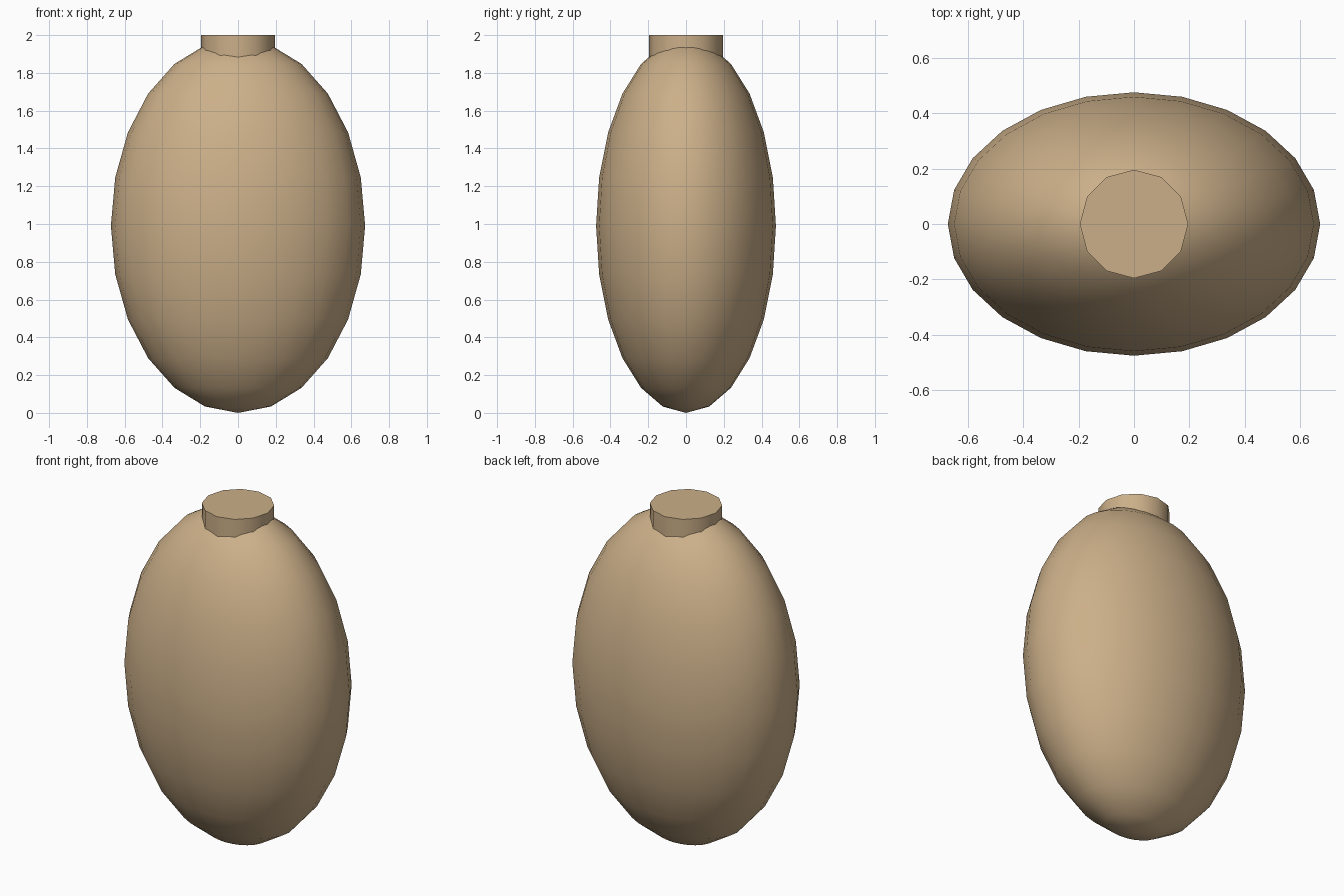
import bpy
from math import radians

if "Cube" in bpy.data.objects:
    bpy.data.objects.remove(bpy.data.objects["Cube"])

tan = bpy.data.materials.new("tan")
tan.diffuse_color = (0.60, 0.43, 0.25, 1)
tan.use_nodes = True
tan.node_tree.nodes["Principled BSDF"].inputs["Base Color"].default_value = tan.diffuse_color


def finish(obj, name):
    obj.name = name
    obj.data.materials.append(tan)
    bpy.ops.object.transform_apply(location=False, rotation=False, scale=True)
    bpy.ops.object.shade_smooth_by_angle(angle=radians(40))


# flattened egg-shaped body
bpy.ops.mesh.primitive_uv_sphere_add(segments=24, ring_count=12, radius=1, location=(0, 0, 0.99))
body = bpy.context.object
body.scale = (0.673, 0.476, 0.99)
finish(body, "body")

# short neck sunk into the top of the body
bpy.ops.mesh.primitive_cylinder_add(vertices=12, radius=0.196, depth=0.2, location=(0, 0, 1.9))
finish(bpy.context.object, "neck")
